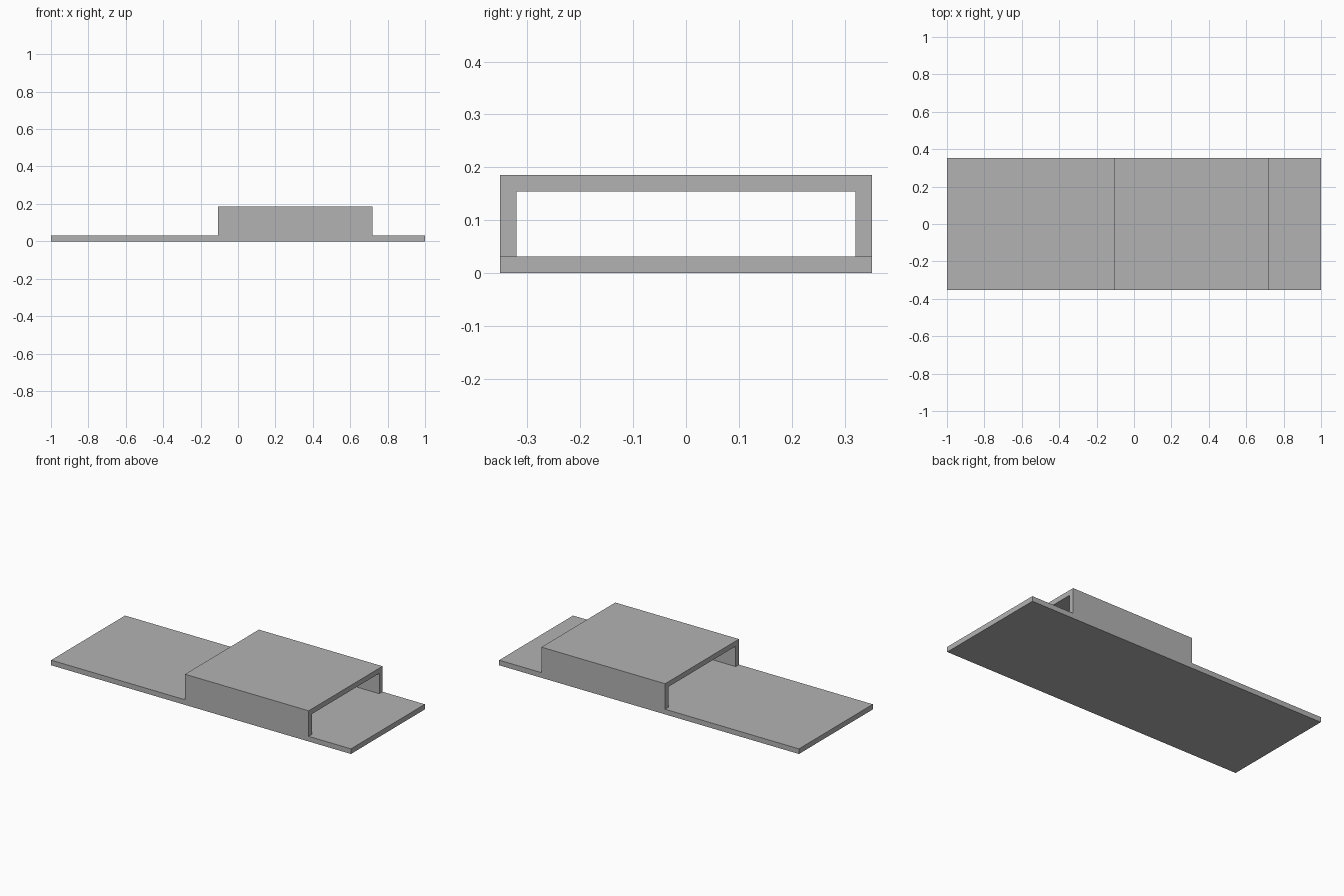
import bpy

if "Cube" in bpy.data.objects:
    bpy.data.objects.remove(bpy.data.objects["Cube"])

grey = bpy.data.materials.new("plain grey")
grey.diffuse_color = (0.45, 0.45, 0.45, 1)
grey.use_nodes = True
grey.node_tree.nodes["Principled BSDF"].inputs["Base Color"].default_value = grey.diffuse_color

HALF_W = 0.352   # half width of the plate and cover
T = 0.031        # sheet thickness
TOP = 0.185      # height of the cover


def extrude_x(name, profile, x0, x1):
    """Extrude a closed (y, z) profile, counter-clockwise seen from +x."""
    n = len(profile)
    verts = [(x, y, z) for x in (x0, x1) for y, z in profile]
    faces = [tuple(reversed(range(n))), tuple(range(n, 2 * n))]
    faces += [(i, (i + 1) % n, (i + 1) % n + n, i + n) for i in range(n)]
    mesh = bpy.data.meshes.new(name)
    mesh.from_pydata(verts, [], faces)
    mesh.materials.append(grey)
    obj = bpy.data.objects.new(name, mesh)
    bpy.context.collection.objects.link(obj)
    return obj


# Long flat base plate
extrude_x("base_plate",
          [(-HALF_W, 0), (HALF_W, 0), (HALF_W, T), (-HALF_W, T)], -1, 1)

# Bridge-shaped cover, open at both ends
inner = HALF_W - T
extrude_x("bridge_cover",
          [(-HALF_W, T), (-inner, T), (-inner, TOP - T), (inner, TOP - T),
           (inner, T), (HALF_W, T), (HALF_W, TOP), (-HALF_W, TOP)],
          -0.107, 0.718)
